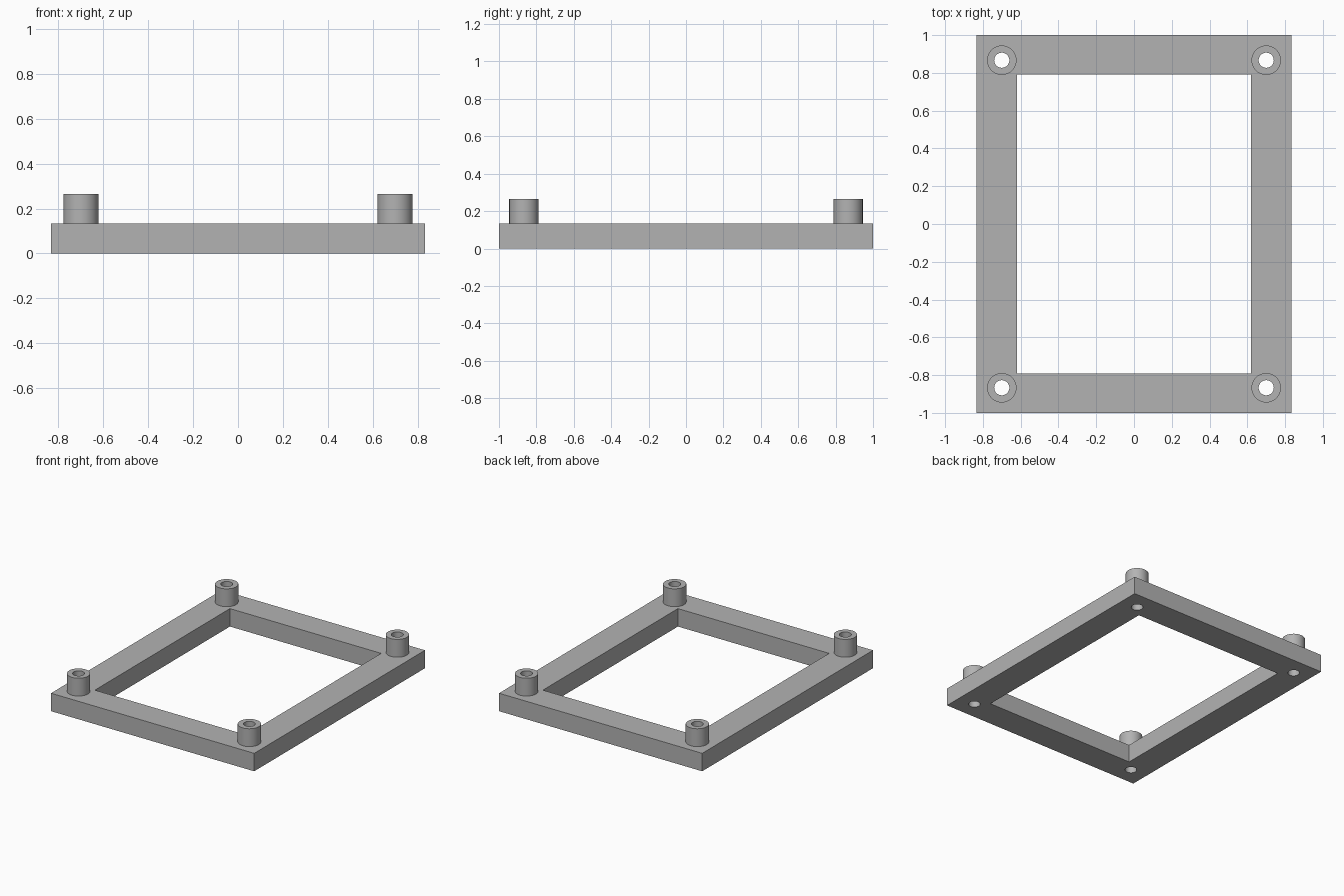
import bpy, bmesh, math
from mathutils import Matrix, Vector

old = bpy.data.objects.get("Cube")
if old:
    bpy.data.objects.remove(old, do_unlink=True)

BASE_H, TOP_H = 0.133, 0.265
BOSS_R, HOLE_R, SEGMENTS = 0.078, 0.04, 48
BOSS_X, BOSS_Y = 0.70, 0.867

grey = bpy.data.materials.new("plain grey")
grey.use_nodes = True
colour = (0.45, 0.45, 0.45, 1)
grey.diffuse_color = colour
grey.node_tree.nodes["Principled BSDF"].inputs["Base Color"].default_value = colour


def finish(bm, name):
    mesh = bpy.data.meshes.new(name)
    bm.to_mesh(mesh)
    bm.free()
    mesh.materials.append(grey)
    obj = bpy.data.objects.new(name, mesh)
    bpy.context.collection.objects.link(obj)
    return obj


def smooth(obj):
    bpy.ops.object.select_all(action="DESELECT")
    obj.select_set(True)
    bpy.context.view_layer.objects.active = obj
    bpy.ops.object.shade_smooth_by_angle(angle=math.radians(30))


def box(name, half_x, half_y, bottom, top):
    bm = bmesh.new()
    place = Matrix.Translation((0, 0, (bottom + top) / 2))
    size = Matrix.Diagonal((half_x * 2, half_y * 2, top - bottom, 1))
    bmesh.ops.create_cube(bm, size=1, matrix=place @ size)
    return finish(bm, name)


def cut(target, cutter):
    mod = target.modifiers.new("cut", "BOOLEAN")
    mod.operation, mod.solver, mod.object = "DIFFERENCE", "EXACT", cutter
    bpy.context.view_layer.objects.active = target
    bpy.ops.object.modifier_apply(modifier=mod.name)
    bpy.data.objects.remove(cutter, do_unlink=True)


corners = [(sx, sy) for sx in (-1, 1) for sy in (-1, 1)]

# Rectangular base frame with its large opening
frame = box("base_frame", 0.833, 1.0, 0, BASE_H)
cut(frame, box("opening_cutter", 0.62, 0.791, -0.1, TOP_H))

# Screw holes through the frame corners
holes = bmesh.new()
for sx, sy in corners:
    bmesh.ops.create_cone(holes, cap_ends=True, segments=SEGMENTS,
                          radius1=HOLE_R, radius2=HOLE_R, depth=0.5,
                          matrix=Matrix.Translation((sx * BOSS_X, sy * BOSS_Y, 0.1)))
cut(frame, finish(holes, "hole_cutter"))
smooth(frame)

# Hollow standoffs, each a lathed profile over its hole
profile = [(BOSS_R, BASE_H), (BOSS_R, TOP_H), (HOLE_R, TOP_H), (HOLE_R, BASE_H)]
for sx, sy in corners:
    bm = bmesh.new()
    verts = [bm.verts.new((r, 0, z)) for r, z in profile]
    edges = [bm.edges.new(pair) for pair in zip(verts, verts[1:])]
    bmesh.ops.spin(bm, geom=verts + edges, cent=(0, 0, 0), axis=(0, 0, 1),
                   angle=math.tau, steps=SEGMENTS, use_merge=True)
    bmesh.ops.remove_doubles(bm, verts=bm.verts, dist=0.0001)
    # Make the top ring face upward
    bm.normal_update()
    if any(f.normal.z < -0.5 for f in bm.faces):
        bmesh.ops.reverse_faces(bm, faces=bm.faces)
    side = ("back" if sy > 0 else "front") + ("_left" if sx > 0 else "_right")
    boss = finish(bm, side + "_standoff")
    boss.location = Vector((sx * BOSS_X, sy * BOSS_Y, 0))
    smooth(boss)
